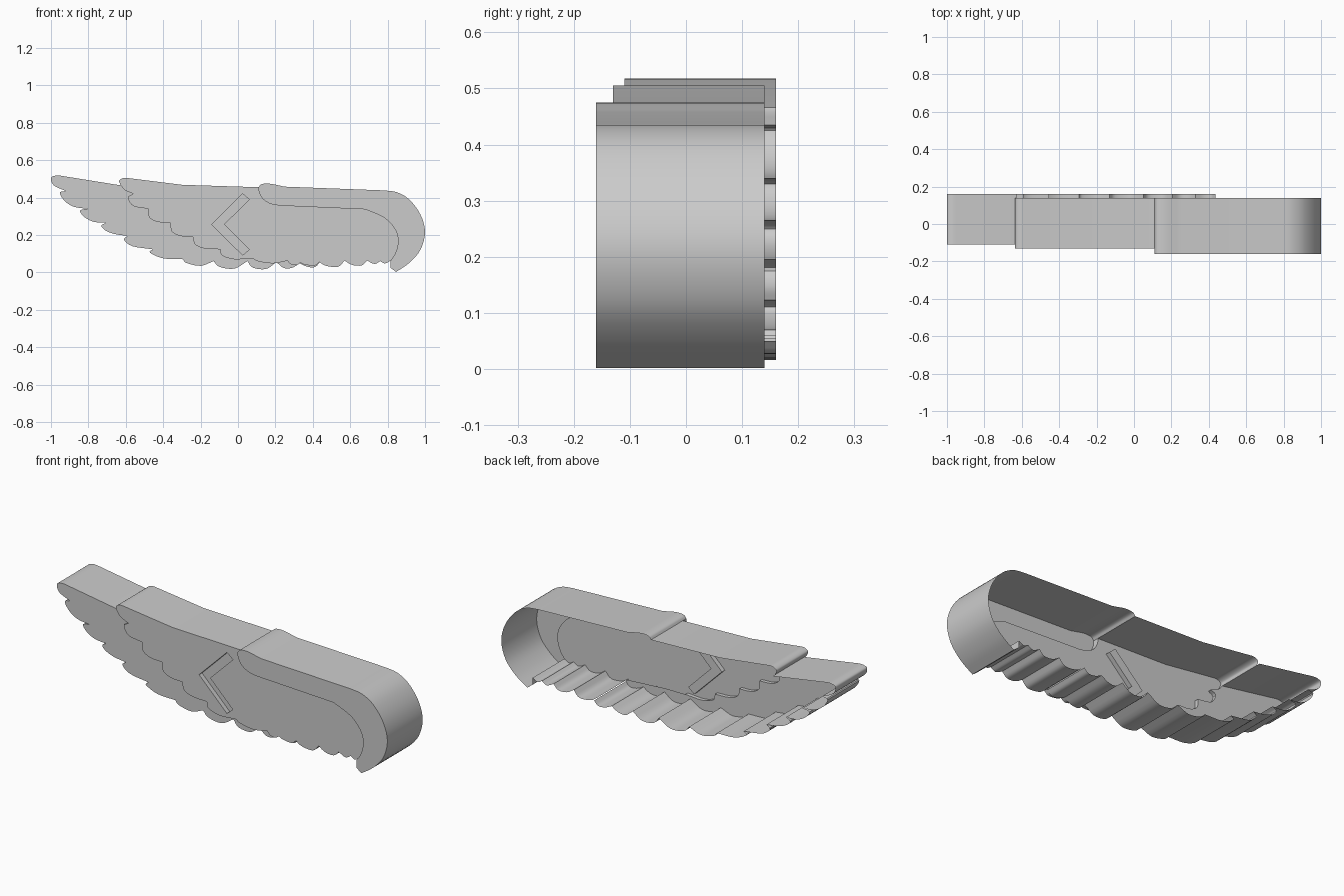
import bpy, bmesh
from mathutils import Vector
from mathutils.geometry import tessellate_polygon

if "Cube" in bpy.data.objects:
    bpy.data.objects.remove(bpy.data.objects["Cube"])


def spline(pts, n=4):
    """Smooth open curve through (x, z) points."""
    p = [Vector(q) for q in pts]
    p = [2 * p[0] - p[1]] + p + [2 * p[-1] - p[-2]]
    out = []
    for a, b, c, d in zip(p, p[1:], p[2:], p[3:]):
        for k in range(n):
            t = k / n
            out.append(0.5 * (2 * b + (c - a) * t + (2 * a - 5 * b + 4 * c - d) * t * t
                              + (3 * b - a - 3 * c + d) * t ** 3))
    return out + [p[-2]]


def join(*chunks):
    """Chain polylines, dropping repeated points."""
    out = []
    for q in (Vector(v) for c in chunks for v in c):
        if not out or (q - out[-1]).length > 1e-4:
            out.append(q)
    return out


def feathers(start, rows):
    """Scalloped edge: each row is one feather from the last notch to the next."""
    out = [Vector(start)]
    for row in rows:
        out = join(out, spline([out[-1]] + list(row)))
    return out


def build(name, faces, walls):
    """faces: (loops, y) flat fills; walls: (polyline, y0, y1) strips."""
    bm = bmesh.new()
    for loops, y in faces:
        flat = [q for lp in loops for q in lp]
        vs = [bm.verts.new((q.x, y, q.y)) for q in flat]
        for tri in tessellate_polygon([[(q.x, q.y, 0) for q in lp] for lp in loops]):
            if len(set(tri)) == 3:
                bm.faces.new([vs[i] for i in tri])
    for line, y0, y1 in walls:
        a = [bm.verts.new((q.x, y0, q.y)) for q in line]
        b = [bm.verts.new((q.x, y1, q.y)) for q in line]
        for i in range(len(line) - 1):
            bm.faces.new((a[i], a[i + 1], b[i + 1], b[i]))
    bmesh.ops.remove_doubles(bm, verts=bm.verts, dist=1e-4)
    bmesh.ops.recalc_face_normals(bm, faces=bm.faces)
    if sum(f.normal.y * f.calc_area() for f in bm.faces) > 0:
        bmesh.ops.reverse_faces(bm, faces=bm.faces)
    me = bpy.data.meshes.new(name)
    bm.to_mesh(me)
    bm.free()
    ob = bpy.data.objects.new(name, me)
    bpy.context.collection.objects.link(ob)
    bpy.context.view_layer.objects.active = ob
    ob.select_set(True)
    bpy.ops.object.shade_smooth_by_angle(angle=0.6)
    ob.select_set(False)


# Scalloped inner edge between middle and long feathers
tip = (-0.627, 0.465)
scallop = feathers(tip, [
    [(-0.605, 0.44), (-0.56, 0.42)],
    [(-0.588, 0.40), (-0.56, 0.355), (-0.48, 0.34)],
    [(-0.475, 0.295), (-0.43, 0.27), (-0.36, 0.265)],
    [(-0.355, 0.22), (-0.31, 0.195), (-0.24, 0.19)],
    [(-0.23, 0.15), (-0.18, 0.128), (-0.095, 0.123)],
    [(-0.085, 0.09), (-0.02, 0.07), (0.08, 0.075)]])
lower = feathers(scallop[-1], [
    [(0.105, 0.06), (0.185, 0.048), (0.265, 0.062)],
    [(0.28, 0.045), (0.31, 0.038), (0.335, 0.052)],
    [(0.355, 0.042), (0.41, 0.036), (0.435, 0.055)]])

# Long feathers: rearmost layer, open at the back
long_edge = feathers((-0.92, 0.435), [
    [(-0.953, 0.425), (-0.925, 0.38), (-0.875, 0.35), (-0.805, 0.34)],
    [(-0.845, 0.33), (-0.82, 0.295), (-0.77, 0.27), (-0.705, 0.265)],
    [(-0.73, 0.25), (-0.71, 0.225), (-0.66, 0.205), (-0.59, 0.195)],
    [(-0.61, 0.175), (-0.565, 0.14), (-0.455, 0.123)],
    [(-0.47, 0.105), (-0.40, 0.075), (-0.295, 0.07)],
    [(-0.275, 0.05), (-0.20, 0.035), (-0.13, 0.06)],
    [(-0.10, 0.03), (-0.02, 0.02), (0.05, 0.06)],
    [(0.08, 0.025), (0.15, 0.018), (0.205, 0.055)],
    [(0.245, 0.023), (0.29, 0.025), (0.33, 0.048)],
    [(0.37, 0.03), (0.41, 0.028), (0.435, 0.05)]])
rim = join([tip], spline([(-0.95, 0.517), (-0.975, 0.517), (-1.0, 0.505), (-0.985, 0.465), (-0.92, 0.435)]),
           long_edge)
build("long_feathers",
      [([join(rim, [(0.435, 0.06), (0.2, 0.075)], scallop[::-1][:-1])], -0.11)],
      [(rim, -0.11, 0.16)])

# Leading edge arm profile
arm_top = join(spline([(0.11, 0.455), (0.125, 0.471), (0.17, 0.474), (0.25, 0.458)]),
               spline([(0.785, 0.438), (0.85, 0.428), (0.915, 0.39), (0.975, 0.31), (1.0, 0.215),
                       (0.975, 0.12), (0.915, 0.05), (0.845, 0.002)]),
               [(0.815, 0.025), (0.815, 0.062)])
arm_inner = join(spline([(0.11, 0.455), (0.112, 0.43), (0.13, 0.395), (0.17, 0.368), (0.22, 0.357)]),
                 spline([(0.68, 0.337), (0.785, 0.29), (0.845, 0.22), (0.855, 0.155),
                         (0.84, 0.10), (0.815, 0.062)]))
build("leading_edge", [([join(arm_top, arm_inner[::-1][:-1])], -0.16)],
      [(arm_top, -0.16, 0.14), (arm_inner, -0.16, -0.13)])

# Middle feathers with the recessed chevron
mid_top = join(spline([tip, (-0.635, 0.49), (-0.61, 0.505), (-0.57, 0.502)]),
               [(-0.30, 0.468), (0.11, 0.455)])
mid_edge = feathers((0.435, 0.055), [
    [(0.47, 0.035), (0.535, 0.03), (0.57, 0.063)],
    [(0.61, 0.04), (0.66, 0.037), (0.69, 0.063)],
    [(0.73, 0.045), (0.76, 0.06)],
    [(0.785, 0.048), (0.815, 0.062)]])
chevron = [Vector(p) for p in ((-0.14, 0.256), (0.025, 0.092), (0.06, 0.122),
                               (-0.075, 0.256), (0.06, 0.39), (0.025, 0.42))]
bottom = join(lower, mid_edge)
outline = join(mid_top, arm_inner, bottom[::-1], scallop[::-1][:-1])
build("middle_feathers",
      [([outline, chevron], -0.13), ([chevron], -0.105)],
      [(mid_top, -0.13, 0.14), (mid_edge, -0.13, 0.14), (join(scallop, lower), -0.13, -0.11),
       (chevron + chevron[:1], -0.13, -0.105)])
